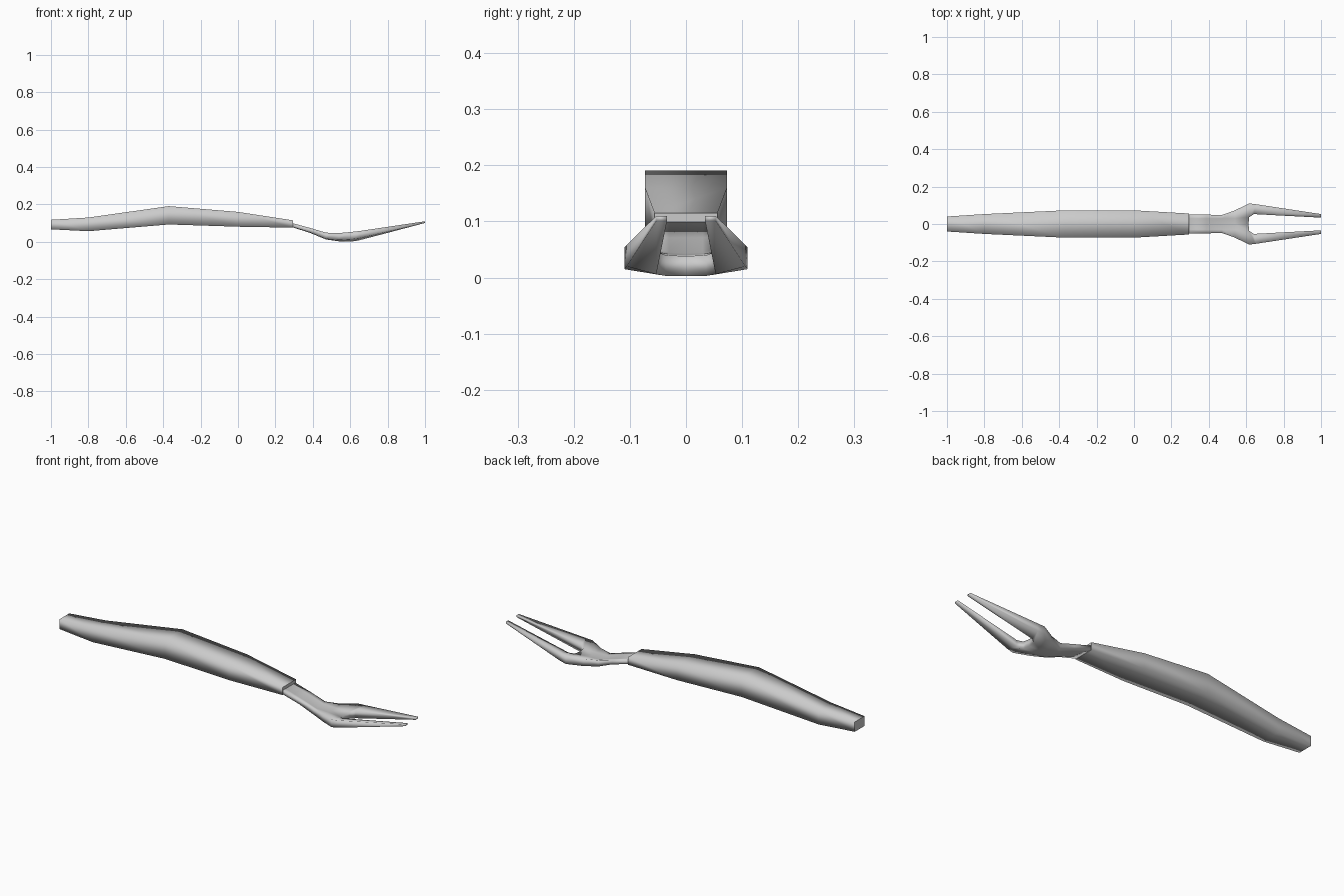
import bpy, bmesh

cube = bpy.data.objects.get("Cube")
if cube:
    bpy.data.objects.remove(cube, do_unlink=True)

grey = bpy.data.materials.new("plain grey")
grey.use_nodes = True
colour = (0.6, 0.6, 0.6, 1)
grey.diffuse_color = colour
grey.node_tree.nodes["Principled BSDF"].inputs["Base Color"].default_value = colour


def make_object(name, bm):
    bmesh.ops.recalc_face_normals(bm, faces=bm.faces)
    mesh = bpy.data.meshes.new(name)
    bm.to_mesh(mesh)
    bm.free()
    mesh.materials.append(grey)
    obj = bpy.data.objects.new(name, mesh)
    bpy.context.collection.objects.link(obj)
    return obj


# Handle: rectangular sections (x, half width, bottom, top) lofted along x
sections = [(-1, 0.04, 0.067, 0.118), (-0.8, 0.053, 0.057, 0.13),
            (-0.37, 0.073, 0.093, 0.191), (0, 0.073, 0.081, 0.16),
            (0.295, 0.056, 0.076, 0.115)]
bm = bmesh.new()
rings = [[bm.verts.new(p) for p in ((x, -w, lo), (x, w, lo), (x, w, hi), (x, -w, hi))]
         for x, w, lo, hi in sections]
for a, b in zip(rings, rings[1:]):
    for i in range(4):
        j = (i + 1) % 4
        bm.faces.new((a[i], a[j], b[j], b[i])).smooth = True
for ring in (rings[0], rings[-1]):
    cap = bm.faces.new(ring)
    for edge in cap.edges:
        edge.smooth = False
make_object("handle", bm)

# Fork head, left half: plan points (x, y, bottom, top) in rows from centre outward
rows = [
    [(0.28, 0, 0.082, 0.103), (0.28, 0.03, 0.082, 0.103), (0.28, 0.052, 0.082, 0.103)],
    [(0.39, 0, 0.046, 0.071), (0.39, 0.03, 0.046, 0.071), (0.39, 0.05, 0.05, 0.073)],
    [(0.47, 0, 0.013, 0.043), (0.47, 0.03, 0.013, 0.045), (0.47, 0.048, 0.017, 0.049)],
    [(0.54, 0, 0.003, 0.04), (0.54, 0.03, 0.003, 0.042), (0.54, 0.073, 0.01, 0.047)],
    [(0.612, 0, 0.003, 0.038), (0.616, 0.036, 0.003, 0.04), (0.615, 0.11, 0.015, 0.054)],
    # tine
    [None, (0.64, 0.053, 0.006, 0.046), (0.65, 0.106, 0.02, 0.058)],
    [None, (1, 0.034, 0.101, 0.11), (1, 0.053, 0.101, 0.11)],
]
bm = bmesh.new()
layers = []
for level in (2, 3):
    grid = [[p and bm.verts.new((p[0], p[1], p[level])) for p in row] for row in rows]
    layers.append(grid)
    for a, b in zip(grid, grid[1:]):
        for j in range(2):
            quad = (a[j], a[j + 1], b[j + 1], b[j])
            if None not in quad:
                bm.faces.new(quad)
# Walls join the two layers along every open edge except the mirror line
partner = {}
for low_row, high_row in zip(*layers):
    partner.update((a, b) for a, b in zip(low_row, high_row) if a)
for edge in [e for e in bm.edges if e.is_boundary]:
    a, b = edge.verts
    if a in partner and max(abs(a.co.y), abs(b.co.y)) > 0.001:
        bm.faces.new((a, b, partner[b], partner[a]))
for face in bm.faces:
    face.smooth = True
fork = make_object("fork_head", bm)
mirror = fork.modifiers.new("mirror", "MIRROR")
mirror.use_axis = (False, True, False)
mirror.use_clip = True
